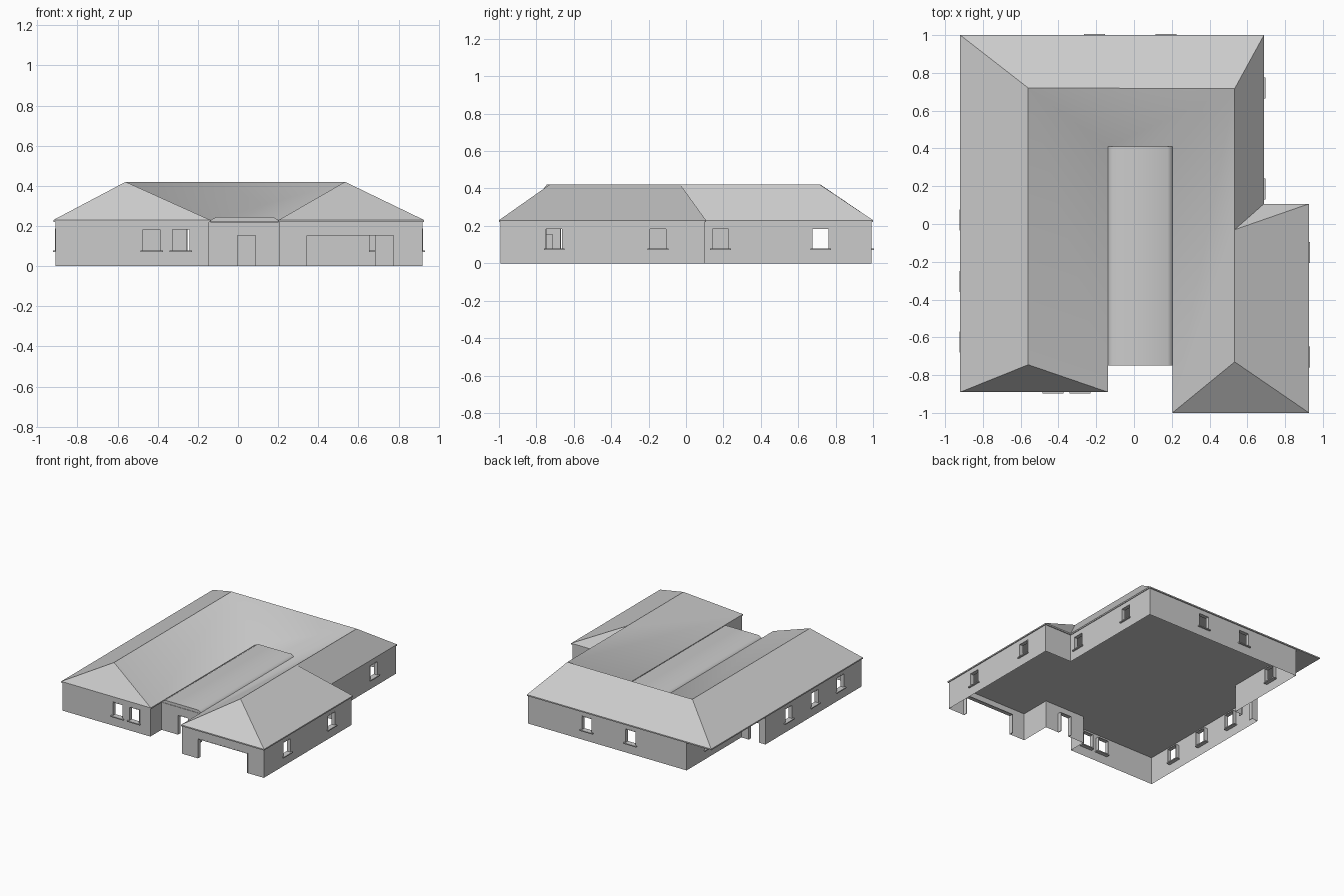
import bpy, bmesh
from mathutils import Vector

if "Cube" in bpy.data.objects:
    bpy.data.objects.remove(bpy.data.objects["Cube"])

EAVE, SOFFIT, RIDGE = 0.23, 0.22, 0.42


def finish(name, bm):
    me = bpy.data.meshes.new(name)
    bm.to_mesh(me)
    bm.free()
    ob = bpy.data.objects.new(name, me)
    bpy.context.collection.objects.link(ob)
    return ob


def poly(bm, pts, smooth=False):
    f = bm.faces.new([bm.verts.new(p) for p in pts])
    f.smooth = smooth
    return f


def box(bm, lo, hi, place):
    """Box in wall coordinates (along, out, z), mapped by place()."""
    m = bmesh.ops.create_cube(bm, size=1)
    for v in m["verts"]:
        c = [l + (h - l) * (v.co[i] + 0.5) for i, (l, h) in enumerate(zip(lo, hi))]
        v.co = place(*c)


# Openings: (world centre along wall, width, bottom, top)
def win(c):
    return (c, 0.095, 0.078, 0.188)


def door(c, w=0.1, h=0.157):
    return (c, w, 0.0, h)


# Wall outline, counter-clockwise: start corner plus openings in that wall
outline = [
    ((-0.91, -0.885), [win(-0.43), win(-0.285)]),
    ((-0.145, -0.885), []),
    ((-0.145, -0.745), [door(0.043)]),
    ((0.208, -0.745), []),
    ((0.208, -0.992), [door(0.56, 0.44)]),
    ((0.92, -0.992), [win(-0.705), win(-0.15)]),
    ((0.92, 0.10), []),
    ((0.683, 0.10), [win(0.185), win(0.72)]),
    ((0.683, 0.992), [win(0.17), win(-0.21)]),
    ((-0.70, 0.992), [win(0.72)]),
    ((-0.70, 0.31), [door(-0.81)]),
    ((-0.91, 0.31), [win(0.02), win(-0.305), win(-0.625)]),
]

walls, frames, sills = bmesh.new(), bmesh.new(), bmesh.new()
for i, (p, ops) in enumerate(outline):
    p = Vector(p)
    q = Vector(outline[(i + 1) % len(outline)][0])
    d = (q - p).normalized()
    n = Vector((d.y, -d.x))
    axis = 0 if abs(d.x) > 0.5 else 1

    def place(s, o, z, p=p, d=d, n=n):
        w = p + d * s + n * o
        return (w.x, w.y, z)

    def panel(s0, s1, z0, z1):
        poly(walls, [place(s0, 0, z0), place(s1, 0, z0), place(s1, 0, z1), place(s0, 0, z1)])

    s = 0
    for c, w, z0, z1 in sorted(ops, key=lambda o: abs(o[0] - p[axis])):
        a = abs(c - p[axis]) - w / 2
        b = a + w
        panel(s, a, 0, SOFFIT)
        panel(a, b, z1, SOFFIT)
        # frame lining the opening
        t, back, front = 0.005, -0.03, 0.001
        box(frames, (a, back, z0), (a + t, front, z1), place)
        box(frames, (b - t, back, z0), (b, front, z1), place)
        box(frames, (a + t, back, z1 - t), (b - t, front, z1), place)
        if z0 > 0:
            panel(a, b, 0, z0)
            box(sills, (a - 0.008, -0.03, z0 - 0.008), (b + 0.008, 0.013, z0), place)
        s = b
    panel(s, (q - p).length, 0, SOFFIT)
bmesh.ops.remove_doubles(walls, verts=walls.verts, dist=0.0005)
finish("walls", walls)
finish("opening_frames", frames)
finish("window_sills", sills)

# Main hipped roof: eave corners (lower case) and ridge points (upper case)
e = dict(a=(-0.92, -0.89), b=(-0.138, -0.89), c=(-0.138, 0.41), d=(0.203, 0.41),
         e=(0.203, -1), f=(0.927, -1), g=(0.927, 0.107), h=(0.688, 0.107),
         i=(0.688, 1), j=(-0.92, 1))
r = dict(P=(-0.56, -0.745), Q=(-0.56, 0.72), R=(0.533, 0.717), S=(0.533, -0.03), T=(0.533, -0.73))
bm = bmesh.new()
v = {k: bm.verts.new((*xy, EAVE)) for k, xy in e.items()}
v.update({k: bm.verts.new((*xy, RIDGE)) for k, xy in r.items()})
for f in "abP bcQP cdRQ deTSR efT fgST ghS hiRS ijQR jaPQ".split():
    face = bm.faces.new([v[k] for k in f])
    face.smooth = f in ("bcQP", "cdRQ", "deTSR")   # soft valleys round the court
# fascia
low = {k: bm.verts.new((*xy, SOFFIT)) for k, xy in e.items()}
ring = "abcdefghij"
for k, m in zip(ring, ring[1:] + ring[0]):
    bm.faces.new((low[k], low[m], v[m], v[k]))
finish("hip_roof", bm)

# Flat ceiling and soffit under the whole roof
bm = bmesh.new()
pts = [e["a"], e["b"], (-0.138, -0.75), (0.203, -0.75)] + [e[k] for k in "efghij"]
poly(bm, [(x, y, SOFFIT) for x, y in reversed(pts)])
bmesh.ops.triangulate(bm, faces=bm.faces[:])
finish("ceiling", bm)

# Low entry roof between the wings
bm = bmesh.new()
prof = [(-0.138, 0.222), (-0.135, 0.23), (-0.11, 0.244), (0.178, 0.244), (0.2, 0.23), (0.203, 0.222)]
f0 = [bm.verts.new((x, -0.75, z)) for x, z in prof]
f1 = [bm.verts.new((x, 0.41, z)) for x, z in prof]
bm.faces.new(f0[::-1])
bm.faces.new(f1)
for k in range(len(prof) - 1):
    bm.faces.new((f0[k], f0[k + 1], f1[k + 1], f1[k])).smooth = True
bmesh.ops.recalc_face_normals(bm, faces=bm.faces[:])
for ed in bm.edges:
    if any(not f.smooth for f in ed.link_faces):
        ed.smooth = False
finish("entry_roof", bm)
